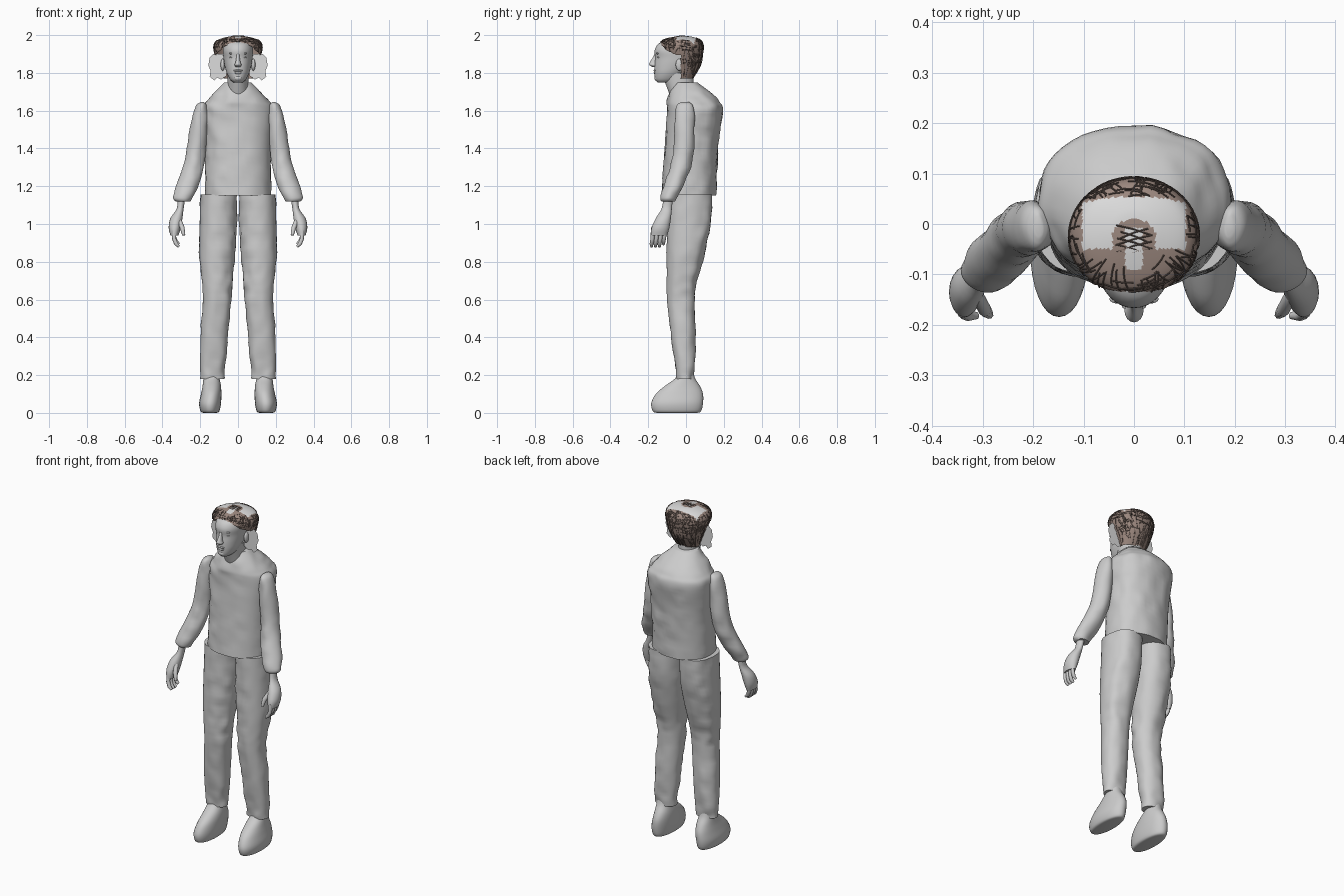
import bpy, bmesh, math, random
from mathutils import Vector, noise

random.seed(4)
if "Cube" in bpy.data.objects:
    bpy.data.objects.remove(bpy.data.objects["Cube"])


def material(name, r, g, b):
    m = bpy.data.materials.new(name)
    m.use_nodes = True
    m.diffuse_color = (r, g, b, 1)
    m.node_tree.nodes["Principled BSDF"].inputs["Base Color"].default_value = (r, g, b, 1)
    return m


GREY = material("plain grey", .6, .6, .6)
PALE = material("pale grey", .72, .72, .72)
BROWN = material("hair brown", .33, .245, .21)
DARK = material("dark strand", .13, .096, .082)


def ring_at(rings, t):
    """Smoothly interpolated ring (z, x0, x1, y0, y1) at parameter t."""
    last = len(rings) - 1
    i = min(int(t), last - 1)
    f = t - i
    a, b, c, d = (rings[max(0, min(last, i + k))] for k in (-1, 0, 1, 2))
    out = []
    for p, q, r, s in zip(a, b, c, d):
        m0, m1 = (r - p) / 2, (s - q) / 2
        h = f * f * (3 - 2 * f)
        out.append(q + (r - q) * h + m0 * f * (1 - f) ** 2 - m1 * f * f * (1 - f))
    return out


def surface(rings, t, angle, power=1.0):
    z, x0, x1, y0, y1 = ring_at(rings, t)
    c, s = math.cos(angle), math.sin(angle)
    px = math.copysign(abs(c) ** power, c) * (x1 - x0) / 2
    py = math.copysign(abs(s) ** power, s) * (y1 - y0) / 2
    return Vector(((x0 + x1) / 2 + px, (y0 + y1) / 2 + py, z))


def finish(name, bm, mats, angle=45):
    bmesh.ops.recalc_face_normals(bm, faces=bm.faces)
    me = bpy.data.meshes.new(name)
    bm.to_mesh(me)
    bm.free()
    ob = bpy.data.objects.new(name, me)
    bpy.context.collection.objects.link(ob)
    for m in mats:
        me.materials.append(m)
    bpy.ops.object.select_all(action='DESELECT')
    ob.select_set(True)
    bpy.context.view_layer.objects.active = ob
    bpy.ops.object.shade_smooth_by_angle(angle=math.radians(angle))


def loft_mesh(rings, side=1, n=32, steps=4, power=1.0, wrinkle=0.0, bottom=True):
    bm = bmesh.new()
    rows = []
    for k in range((len(rings) - 1) * steps + 1):
        row = []
        for j in range(n):
            p = surface(rings, k / steps, math.tau * j / n, power)
            if wrinkle:
                w = wrinkle * noise.noise(p * 18)
                p += Vector((w, w, 0))
            row.append(bm.verts.new((p.x * side, p.y, p.z)))
        rows.append(row)
    for lo, hi in zip(rows, rows[1:]):
        for j in range(n):
            bm.faces.new((lo[j], lo[j - 1], hi[j - 1], hi[j]))
    bm.faces.new(rows[-1])
    if bottom:
        bm.faces.new(rows[0])
    return bm


def loft(name, rings, **kw):
    finish(name, loft_mesh(rings, **kw), [GREY])


def centred(rings):
    return [(z, -w, w, y0, y1) for z, w, y0, y1 in rings]


def ball(name, at, size):
    bm = bmesh.new()
    bmesh.ops.create_uvsphere(bm, u_segments=16, v_segments=10, radius=1)
    for v in bm.verts:
        v.co = Vector(a * b for a, b in zip(v.co, size)) + Vector(at)
    finish(name, bm, [GREY])


def tubes(name, paths, radius, mat, sides=2, tip=.65):
    cu = bpy.data.curves.new(name, 'CURVE')
    cu.dimensions = '3D'
    cu.bevel_depth = radius
    cu.bevel_resolution = sides
    cu.use_fill_caps = True
    for path in paths:
        sp = cu.splines.new('POLY')
        sp.points.add(len(path) - 1)
        for pt, p in zip(sp.points, path):
            pt.co = (*p, 1)
        sp.points[-1].radius = tip
        sp.use_smooth = True
    cu.materials.append(mat)
    ob = bpy.data.objects.new(name, cu)
    bpy.context.collection.objects.link(ob)


# Torso, neck and head
loft("torso", centred([
    (1.15, .175, -.13, .16), (1.3, .175, -.12, .165), (1.45, .179, -.11, .175),
    (1.6, .19, -.1, .193), (1.65, .165, -.1, .175), (1.7, .12, -.085, .125),
    (1.75, .07, -.06, .06)]), n=48, steps=6, power=.88, wrinkle=.007)
loft("neck", centred([
    (1.64, .06, -.07, .05), (1.72, .055, -.1, .04), (1.8, .055, -.13, .04)]))
loft("head", centred([
    (1.75, .025, -.15, -.07), (1.765, .042, -.163, -.04), (1.8, .06, -.167, 0),
    (1.84, .071, -.167, .05), (1.88, .077, -.163, .07), (1.92, .08, -.166, .075),
    (1.955, .07, -.145, .06), (1.975, .045, -.1, .03)]), n=40, power=.95)

# Face features
loft("nose", centred([
    (1.832, .012, -.178, -.15), (1.842, .019, -.194, -.15), (1.855, .014, -.192, -.15),
    (1.88, .009, -.177, -.15), (1.9, .008, -.167, -.15)]), n=16)
ball("upper_lip", (0, -.163, 1.812), (.024, .009, .006))
ball("lower_lip", (0, -.161, 1.8), (.021, .01, .007))
ball("chin", (0, -.155, 1.772), (.022, .013, .014))

# Paired parts
ARM = [(1.645, .18, .197, -.025, .015), (1.625, .165, .222, -.05, .035),
       (1.55, .16, .248, -.06, .045), (1.4, .17, .27, -.065, .042),
       (1.3, .183, .292, -.085, .025), (1.2, .21, .328, -.118, -.015),
       (1.14, .24, .342, -.135, -.05), (1.12, .25, .33, -.128, -.06)]
HAND = [(1.13, .28, .32, -.12, -.07), (1.08, .288, .325, -.13, -.075),
        (1.03, .294, .358, -.16, -.08), (.98, .303, .367, -.182, -.088),
        (.94, .315, .358, -.186, -.1)]
LEG = [(1.155, .005, .2, -.1, .14), (1, .005, .203, -.102, .132),
       (.85, .015, .205, -.102, .1), (.7, .03, .193, -.102, .06),
       (.6, .036, .186, -.1, .045), (.4, .053, .2, -.08, .05),
       (.25, .066, .203, -.058, .045), (.18, .072, .2, -.05, .04)]
SHOE = [(0, .115, .182, -.15, .055), (.008, .099, .198, -.175, .079),
        (.05, .09, .206, -.184, .09), (.1, .088, .196, -.16, .09),
        (.14, .09, .188, -.115, .075), (.18, .097, .183, -.06, .05),
        (.21, .1, .18, -.04, .04)]
FLAP = [(.06, 1.785), (.09, 1.765), (.11, 1.775), (.125, 1.76), (.15, 1.78),
        (.145, 1.81), (.157, 1.84), (.15, 1.88), (.13, 1.9), (.06, 1.9)]

for side, word in ((1, "left"), (-1, "right")):
    loft(word + "_sleeve", ARM, side=side, wrinkle=.006)
    loft(word + "_hand", HAND, side=side, n=20)
    loft(word + "_trouser_leg", LEG, side=side, n=36, steps=6, power=.9, wrinkle=.006)
    loft(word + "_shoe", SHOE, side=side, power=.95)
    ball(word + "_ear", (side * .081, -.035, 1.843), (.011, .02, .032))
    ball(word + "_eye", (side * .032, -.144, 1.882), (.013, .01, .006))
    ball(word + "_brow", (side * .03, -.149, 1.903), (.019, .009, .006))
    fingers = []
    for i in range(4):
        y = -.174 + i * .021
        drop = .012 * (i == 3)
        fingers.append([(side * .34, y, .965), (side * .338, y - .004, .92 + drop),
                        (side * .328, y - .008, .895 + drop),
                        (side * .312, y - .008, .88 + drop)])
    tubes(word + "_fingers", fingers, .011, GREY)
    tubes(word + "_thumb", [[(side * .312, -.14, 1.02), (side * .295, -.172, .98),
                             (side * .287, -.18, .94)]], .013, GREY)
    # Flat lock of hair standing out beside the face
    bm = bmesh.new()
    bm.faces.new([bm.verts.new((side * x, -.03, z)) for x, z in FLAP])
    finish(word + "_side_lock", bm, [PALE])

# Hair cap, open over the face, with a bare patch on the crown
CAP = centred([(1.77, .075, -.06, .035), (1.84, .1, -.1, .076), (1.9, .122, -.13, .088),
               (1.945, .127, -.142, .091), (1.975, .106, -.12, .075),
               (1.992, .05, -.06, .03), (1.995, .004, -.02, -.012)])


def over_face(p):
    return p.y < -.027 and p.z < 1.964 - 5 * p.x ** 2


def bare(p):
    if p.z < 1.95:
        return False
    crown = abs(p.x) < .103 and -.05 < p.y < .054 - 1.2 * p.x ** 2
    island = abs(p.x) < .042 and p.y < .012 - 14 * p.x ** 2
    parting = abs(p.x) < .017 and -.09 < p.y < -.008
    return parting or (crown and not island)


cap = loft_mesh(CAP, n=96, steps=10, bottom=False)
bmesh.ops.delete(cap, geom=[f for f in cap.faces if over_face(f.calc_center_median())],
                 context='FACES')
for f in cap.faces:
    f.material_index = 1 if bare(f.calc_center_median()) else 0
finish("hair_cap", cap, [BROWN, PALE], 60)

# Loose strands combed down and across the cap
strands = []
while len(strands) < 250:
    t, a = random.uniform(.9, 4.6), random.uniform(0, math.tau)
    if random.random() < .35:
        turn, run = random.uniform(.3, .6), random.uniform(-.2, .2)
    else:
        turn, run = random.uniform(-.2, .2), random.uniform(.5, 1.3)
    path = []
    for k in range(5):
        p = surface(CAP, max(0, t - run * k / 4), a + turn * k / 4)
        path.append(p + Vector((p.x, p.y + .03, 0)).normalized() * .002)
    if not any(over_face(p) or bare(p) for p in path):
        strands.append(path)

# Crossed strands over the parting
for k in range(16):
    y = -.1 + k * .0065
    x = random.uniform(.025, .04) * (-1) ** k
    ends = [(x, y), (0, y - .008), (-x, y - .02)]
    strands.append([(u, v, 1.997 - 3.2 * (v + .015) ** 2 - 1.5 * u * u) for u, v in ends])
tubes("hair_strands", strands, .0015, DARK, sides=0, tip=1)
